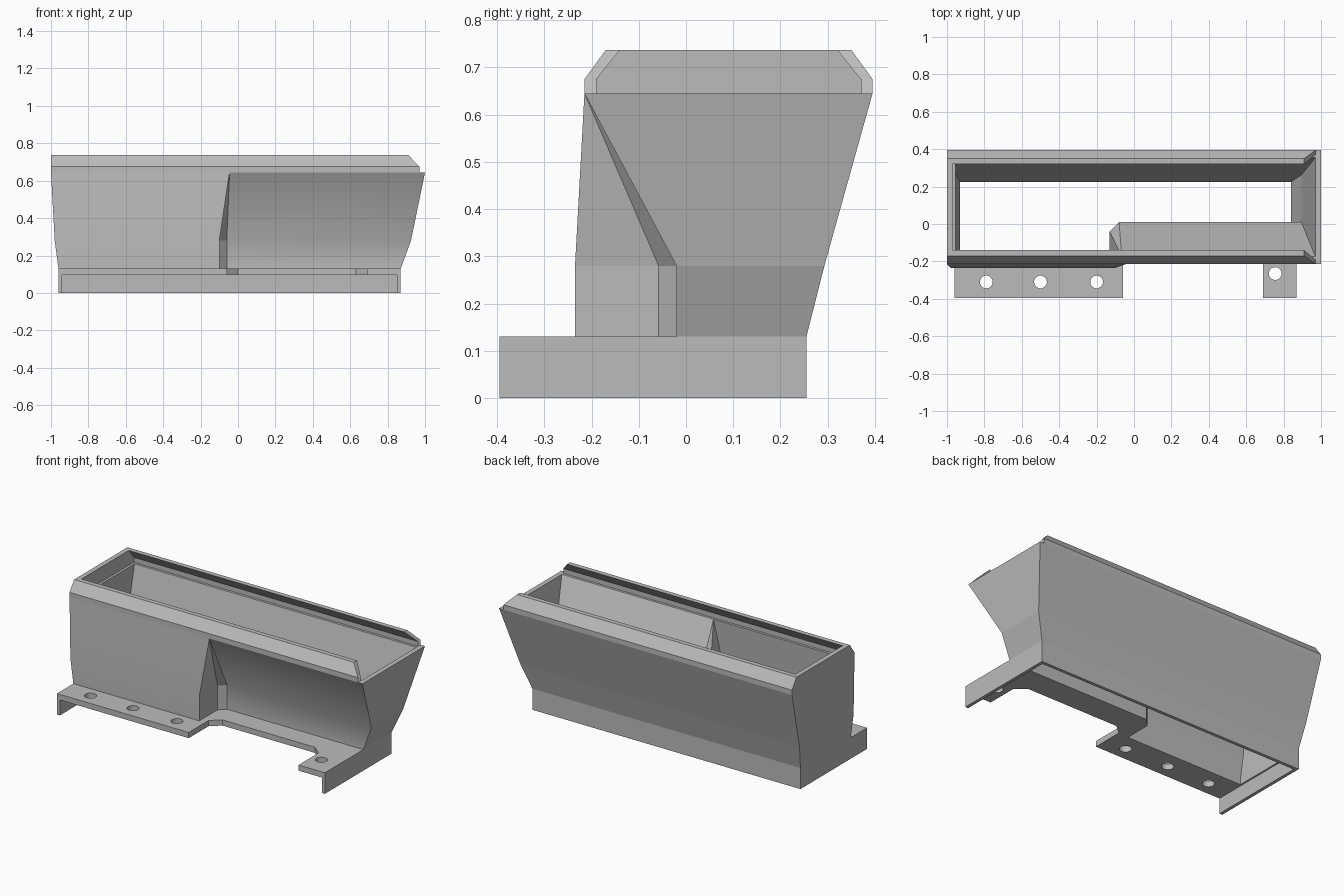
import bpy, bmesh, math

cube = bpy.data.objects.get("Cube")
if cube:
    bpy.data.objects.remove(cube, do_unlink=True)

grey = bpy.data.materials.new("plain_grey")
grey.use_nodes = True
grey.diffuse_color = (0.5, 0.5, 0.5, 1)
grey.node_tree.nodes["Principled BSDF"].inputs["Base Color"].default_value = (0.5, 0.5, 0.5, 1)


def finish(bm, name):
    """Clean the mesh and link it as an object."""
    bmesh.ops.remove_doubles(bm, verts=bm.verts[:], dist=0.0005)
    bmesh.ops.recalc_face_normals(bm, faces=bm.faces[:])
    mesh = bpy.data.meshes.new(name)
    bm.to_mesh(mesh)
    bm.free()
    mesh.materials.append(grey)
    obj = bpy.data.objects.new(name, mesh)
    bpy.context.collection.objects.link(obj)
    return obj


def loft(name, start, end):
    """Solid between two matching loops of points."""
    bm = bmesh.new()
    a = [bm.verts.new(p) for p in start]
    b = [bm.verts.new(p) for p in end]
    bm.faces.new(a)
    bm.faces.new(b)
    for i in range(len(a)):
        j = (i + 1) % len(a)
        bm.faces.new((a[i], a[j], b[j], b[i]))
    return finish(bm, name)


def prism(name, outline, z0, z1):
    return loft(name, [(x, y, z0) for x, y in outline], [(x, y, z1) for x, y in outline])


def box(name, x0, x1, y0, y1, z0, z1):
    return prism(name, [(x0, y0), (x1, y0), (x1, y1), (x0, y1)], z0, z1)


def outline(xl, xr, yf, yk, xa, xc, yb, yc):
    """Horizontal section: rectangle with the front right part set back."""
    return [(xl, yf), (xa, yf), (xa, yb), (xc, yc), (xr, yc), (xr, yk), (xl, yk)]


# Hopper shell: three section levels, outer and inner
levels = [0.13, 0.28, 0.645]
outer = [outline(-0.96, 0.87, -0.235, 0.255, -0.10, -0.06, -0.058, -0.02),
         outline(-0.98, 0.925, -0.235, 0.293, -0.10, -0.06, -0.058, -0.02),
         outline(-1.0, 1.0, -0.215, 0.395, -0.045, -0.045, -0.215, -0.215)]
inner = [outline(-0.93, 0.84, -0.205, 0.225, -0.13, -0.08, -0.04, 0.01),
         outline(-0.95, 0.895, -0.205, 0.263, -0.13, -0.08, -0.04, 0.01),
         outline(-0.955, 0.97, -0.175, 0.355, -0.065, -0.065, -0.175, -0.175)]

bm = bmesh.new()
rings = [[bm.verts.new((x, y, z)) for x, y in loop]
         for loop, z in list(zip(outer, levels)) + list(zip(inner, levels))[::-1]]
count = len(rings[0])
for k, ring in enumerate(rings):
    nxt = rings[(k + 1) % len(rings)]
    for i in range(count):
        j = (i + 1) % count
        bm.faces.new((ring[i], ring[j], nxt[j], nxt[i]))
bmesh.ops.dissolve_degenerate(bm, dist=0.0005, edges=bm.edges[:])
bmesh.ops.recalc_face_normals(bm, faces=bm.faces[:])
# The bent front panels are smooth, everything else is flat
for f in bm.faces:
    f.smooth = f.normal.y < -0.7
for e in bm.edges:
    e.smooth = e.calc_face_angle(math.pi) < math.radians(30)
finish(bm, "hopper_shell")

# Rim rails: bent strips along front and back with a chamfered right end
strip = [(0, 0.645), (0, 0.675), (0.045, 0.737), (0.075, 0.737), (0.025, 0.675), (0.025, 0.645)]
for name, edge, sign in (("front_rim", -0.215, 1), ("back_rim", 0.395, -1)):
    loft(name,
         [(-1.0, edge + sign * d, z) for d, z in strip],
         [(0.91 if z > 0.7 else 0.97, edge + sign * d, z) for d, z in strip])

# Raised left-hand end of the rim
end = [(-0.215, 0.645), (0.395, 0.645), (0.395, 0.675), (0.35, 0.737), (-0.17, 0.737), (-0.215, 0.675)]
loft("end_rim", [(-1.0, y, z) for y, z in end], [(-0.97, y, z) for y, z in end])

# Mounting plate with two tabs and a notch between them
plate = prism("mounting_plate",
              [(-0.96, -0.395), (-0.06, -0.395), (-0.06, -0.2), (0.0, -0.15), (0.63, -0.15),
               (0.69, -0.2), (0.69, -0.395), (0.87, -0.395), (0.87, 0.255), (-0.96, 0.255)],
              0.095, 0.13)

# Outlet and bolt holes
cutters = [prism("outlet_cutter", inner[0], 0.05, 0.2)]
for x, y in ((-0.79, -0.31), (-0.5, -0.31), (-0.2, -0.31), (0.755, -0.265)):
    circle = [(x + 0.034 * math.cos(t * math.tau / 32), y + 0.034 * math.sin(t * math.tau / 32))
              for t in range(32)]
    cutters.append(prism("bolt_cutter", circle, 0.05, 0.2))
for c in cutters:
    c.hide_render = True
    c.hide_set(True)
    mod = plate.modifiers.new("cut", "BOOLEAN")
    mod.operation = "DIFFERENCE"
    mod.solver = "EXACT"
    mod.object = c
bpy.context.view_layer.objects.active = plate
for mod in plate.modifiers[:]:
    bpy.ops.object.modifier_apply(modifier=mod.name)
for c in cutters:
    bpy.data.objects.remove(c, do_unlink=True)

# Skirt under the plate
box("right_skirt", -0.96, -0.94, -0.395, 0.255, 0, 0.095)
box("left_skirt", 0.85, 0.87, -0.395, 0.255, 0, 0.095)
box("back_skirt", -0.94, 0.85, 0.235, 0.255, 0, 0.095)
